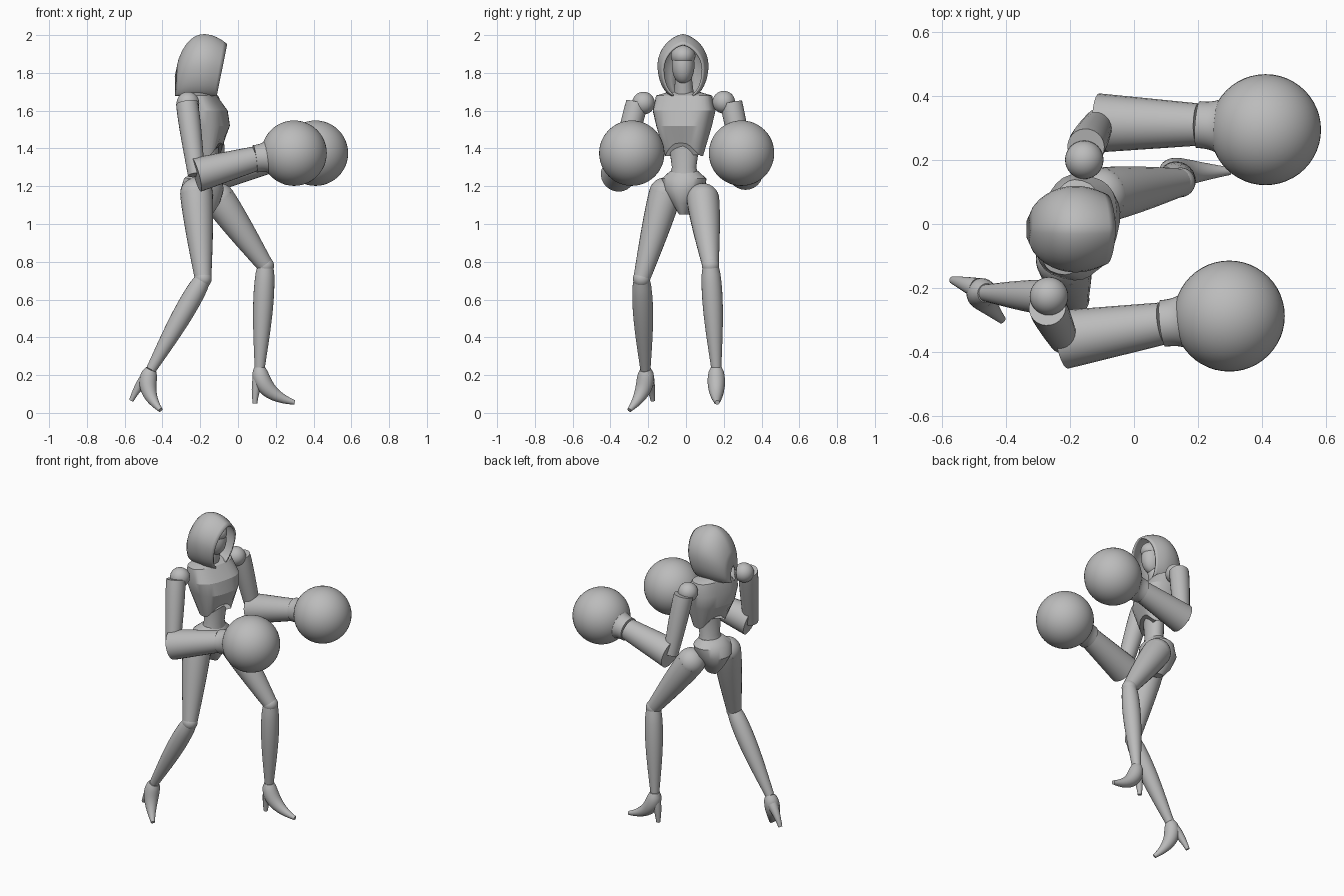
import bpy, bmesh
from math import sin, cos, pi, tau, sqrt, radians, copysign
from mathutils import Vector, Matrix

if "Cube" in bpy.data.objects:
    bpy.data.objects.remove(bpy.data.objects["Cube"], do_unlink=True)

GREY = (.5, .5, .5, 1)
grey = bpy.data.materials.new("plain grey")
grey.use_nodes = True
grey.diffuse_color = GREY
grey.node_tree.nodes["Principled BSDF"].inputs["Base Color"].default_value = GREY

# The trunk is turned slightly away from the head
TURN = Matrix.Rotation(radians(-15), 3, 'Z')


def finish(name, bm, angle):
    bmesh.ops.recalc_face_normals(bm, faces=bm.faces)
    mesh = bpy.data.meshes.new(name)
    bm.to_mesh(mesh)
    bm.free()
    part = bpy.data.objects.new(name, mesh)
    bpy.context.collection.objects.link(part)
    mesh.materials.append(grey)
    bpy.ops.object.select_all(action='DESELECT')
    part.select_set(True)
    bpy.context.view_layer.objects.active = part
    bpy.ops.object.shade_smooth_by_angle(angle=radians(angle))
    return part


def loft(name, rings, closed=True, angle=40):
    """Skin equally long rings of points; closed rings get end caps."""
    bm = bmesh.new()
    rows = [[bm.verts.new(point) for point in ring] for ring in rings]
    count = len(rows[0])
    for low, high in zip(rows, rows[1:]):
        for i in range(count if closed else count - 1):
            j = (i + 1) % count
            bm.faces.new((low[i], low[j], high[j], high[i]))
    if closed:
        bm.faces.new(rows[0])
        bm.faces.new(rows[-1])
    return finish(name, bm, angle)


def limb(name, start, end, radius, bend=None, sides=24, steps=12):
    """Round limb along a curve; radius is a function of the way along it."""
    start, end = Vector(start), Vector(end)
    bend = Vector(bend) if bend else (start + end) / 2
    rings, turn, previous = [], None, None
    for step in range(steps + 1):
        t = step / steps
        centre = start.lerp(bend, t).lerp(bend.lerp(end, t), t)
        heading = (bend - start).lerp(end - bend, t).normalized()
        if turn is None:
            turn = heading.to_track_quat('Z', 'Y')
        else:
            turn = previous.rotation_difference(heading) @ turn
        previous = heading
        rings.append([centre + turn @ Vector((cos(a), sin(a), 0)) * radius(t)
                      for a in (tau * i / sides for i in range(sides))])
    return loft(name, rings)


def taper(first, last, bulge=0):
    """Radius rule: straight taper with an optional swelling near the start."""
    return lambda t: first + (last - first) * t + bulge * sin(pi * t ** .7)


def ball(name, centre, radii, segments=32):
    bm = bmesh.new()
    bmesh.ops.create_uvsphere(bm, u_segments=segments, v_segments=segments // 2, radius=1)
    bmesh.ops.scale(bm, verts=bm.verts, vec=radii)
    bmesh.ops.translate(bm, verts=bm.verts, vec=centre)
    return finish(name, bm, 60)


def signed_power(value, power):
    return copysign(abs(value) ** power, value)


def trunk(name, sections, power=1, arch=0, sides=28, angle=40):
    """Turned trunk part from (height, x centre, depth, half width) sections."""
    rings = []
    for height, middle, depth, width in sections:
        ring = []
        for i in range(sides):
            a = tau * i / sides
            offset = TURN @ Vector((depth * signed_power(cos(a), power),
                                    width * signed_power(sin(a), power), 0))
            # The rib arch lifts the lowest section at front and back
            lift = arch * abs(cos(a)) ** 3 if height == sections[0][0] else 0
            ring.append(offset + Vector((middle, -.01, height + lift)))
        rings.append(ring)
    return loft(name, rings, angle=angle)


# Trunk
trunk("chest", [(1.36, -.16, .07, .1), (1.52, -.17, .12, .145), (1.6, -.18, .115, .165),
                (1.68, -.2, .075, .15), (1.7, -.21, .045, .08)], power=.75, arch=.07, angle=25)
trunk("abdomen", [(1.22, -.175, .075, .09), (1.3, -.165, .055, .065), (1.47, -.16, .06, .09)])
trunk("pelvis", [(1.05, -.18, .045, .025), (1.11, -.185, .09, .06), (1.18, -.19, .115, .11),
                 (1.24, -.185, .1, .12), (1.28, -.175, .06, .075)])

# Head
limb("neck", (-.2, -.01, 1.66), (-.16, -.015, 1.82), taper(.055, .04))
ball("face", (-.155, -.015, 1.84), (.07, .06, .1))
ball("brow", (-.16, -.015, 1.89), (.08, .065, .06))

# Hood: pointed arches from the front opening to the closed back
HOOD_RINGS, HOOD_POINTS, HOOD_BOTTOM = 14, 32, 1.68
hood_rings = []
for k in range(HOOD_RINGS + 1):
    t = k / HOOD_RINGS
    back = max(0, (t - .45) / .56)
    front = max(0, (.45 - t) / .56)
    dome = sqrt(1 - back ** 2)
    width = .13 * dome - .04 * front ** 2
    top = 1.73 + .27 * dome - .08 * front ** 2
    middle, half = (top + HOOD_BOTTOM) / 2, (top - HOOD_BOTTOM) / 2
    ring = []
    for i in range(HOOD_POINTS + 1):
        a = radians(155) * (2 * i / HOOD_POINTS - 1)
        z = middle + half * cos(a) * (1 if cos(a) > 0 else 1.1)
        side = signed_power(sin(a), 1.25 if cos(a) > 0 else .85)
        ring.append((-.06 - .27 * t + front * .25 * (z - top), -.016 + width * side, z))
    hood_rings.append(ring)
hood = loft("hood", hood_rings, closed=False, angle=60)
thickness = hood.modifiers.new("thickness", 'SOLIDIFY')
thickness.thickness = .01
thickness.offset = 0

# Arms: joints and glove centre for each side
ARMS = {
    "right": dict(shoulder=(-.265, -.225, 1.64), top=(-.27, -.26, 1.64), elbow=(-.22, -.36, 1.26),
                  cuff=(.09, -.31, 1.345), glove=(.297, -.287, 1.375)),
    "left": dict(shoulder=(-.155, .2, 1.645), top=(-.15, .24, 1.64), elbow=(-.11, .315, 1.27),
                 cuff=(.2, .31, 1.345), glove=(.41, .294, 1.375)),
}
for side, joint in ARMS.items():
    ball(side + "_shoulder", joint["shoulder"], (.06, .06, .06))
    limb(side + "_upper_arm", joint["top"], joint["elbow"], taper(.058, .045, .004))
    limb(side + "_forearm", joint["elbow"], joint["cuff"], taper(.092, .066))
    wrist = Vector(joint["cuff"]).lerp(Vector(joint["glove"]), .55)
    limb(side + "_glove_cuff", joint["cuff"], wrist, lambda t: .073 + .07 * t ** 3, sides=32)
    ball(side + "_glove", joint["glove"], (.173, .173, .173), 48)

# Legs: joints for each side; the instep and arch points bend the shoe
LEGS = {
    "right": dict(hip=(-.22, -.11, 1.16), knee=(-.185, -.235, .71), ankle=(-.46, -.215, .23),
                  instep=(-.51, -.2, .12), toe=(-.41, -.3, .015),
                  heel=(-.49, -.2, .18), arch=(-.53, -.185, .14), tip=(-.565, -.175, .065)),
    "left": dict(hip=(-.1, .09, 1.13), knee=(.145, .13, .78), ankle=(.115, .16, .24),
                 instep=(.115, .16, .1), toe=(.3, .165, .055),
                 heel=(.11, .16, .18), arch=(.09, .16, .13), tip=(.09, .16, .05)),
}
for side, joint in LEGS.items():
    ball(side + "_hip", joint["hip"], (.086, .086, .086))
    limb(side + "_thigh", joint["hip"], joint["knee"], taper(.086, .044, .005))
    ball(side + "_knee", joint["knee"], (.046, .046, .046))
    limb(side + "_shin", joint["knee"], joint["ankle"], taper(.042, .027, .017))
    limb(side + "_foot", joint["ankle"], joint["toe"], taper(.03, .012, .022), joint["instep"])
    limb(side + "_heel", joint["heel"], joint["tip"], taper(.033, .012), joint["arch"], sides=12)
